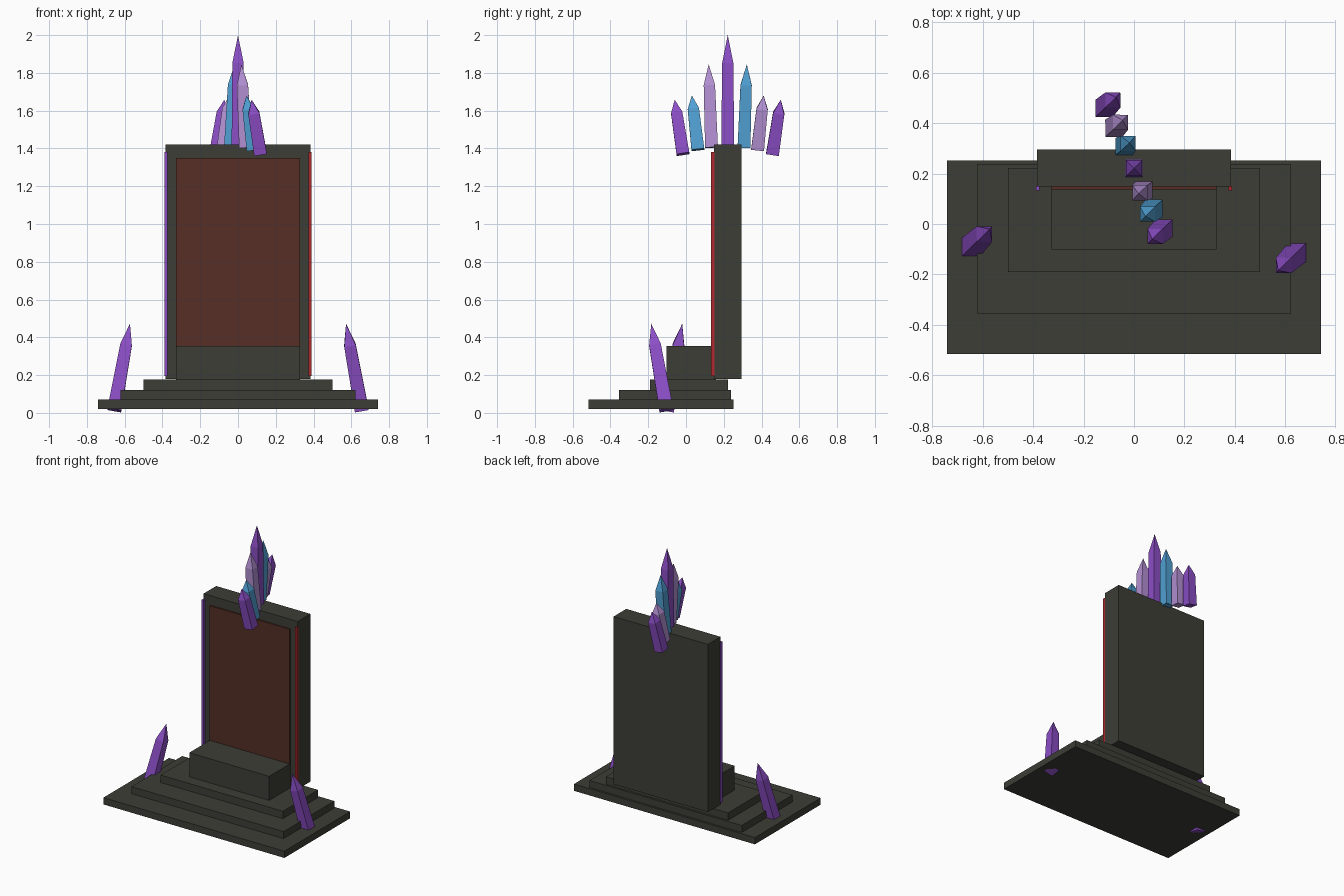
import bpy
import bmesh
import math
from mathutils import Vector, Matrix

cube = bpy.data.objects.get("Cube")
if cube:
    bpy.data.objects.remove(cube, do_unlink=True)


def material(name, rgb):
    m = bpy.data.materials.new(name)
    m.use_nodes = True
    m.diffuse_color = (*rgb, 1)
    m.node_tree.nodes["Principled BSDF"].inputs["Base Color"].default_value = (*rgb, 1)
    return m


stone = material("dark stone", (0.047, 0.047, 0.038))
leather = material("brown panel", (0.092, 0.028, 0.019))
purple = material("purple crystal", (0.26, 0.076, 0.56))
lilac = material("lilac crystal", (0.45, 0.28, 0.65))
blue = material("blue crystal", (0.08, 0.35, 0.65))
red = material("red trim", (0.42, 0.022, 0.027))


def add_object(name, bm, mat):
    bmesh.ops.recalc_face_normals(bm, faces=bm.faces)
    mesh = bpy.data.meshes.new(name)
    bm.to_mesh(mesh)
    bm.free()
    mesh.materials.append(mat)
    obj = bpy.data.objects.new(name, mesh)
    bpy.context.collection.objects.link(obj)
    return obj


def box(name, mat, xs, ys, zs):
    """Box spanning the given (low, high) range on each axis."""
    bm = bmesh.new()
    bmesh.ops.create_cube(bm, size=1)
    spans = (xs, ys, zs)
    for v in bm.verts:
        v.co = Vector([(lo + hi) / 2 + c * (hi - lo) for c, (lo, hi) in zip(v.co, spans)])
    return add_object(name, bm, mat)


def crystal(name, mat, base, tip, bottom=0.034, shoulder=0.030):
    """Square shaft with a pyramid point, leaning from base to tip."""
    base, tip = Vector(base), Vector(tip)
    axis = tip - base
    length = axis.length
    bm = bmesh.new()
    rings = []
    for half, z in ((bottom, 0), (shoulder, length * 0.75)):
        rings.append([bm.verts.new((sx * half, sy * half, z))
                      for sx, sy in ((-1, -1), (1, -1), (1, 1), (-1, 1))])
    apex = bm.verts.new((0, 0, length))
    bm.faces.new(rings[0])
    for i in range(4):
        j = (i + 1) % 4
        bm.faces.new((rings[0][i], rings[0][j], rings[1][j], rings[1][i]))
        bm.faces.new((rings[1][i], rings[1][j], apex))
    turn = Vector((0, 0, 1)).rotation_difference(axis).to_matrix().to_4x4()
    bm.transform(Matrix.Translation(base) @ turn)
    return add_object(name, bm, mat)


# Stepped plinth
box("lower_step", stone, (-0.74, 0.74), (-0.515, 0.252), (0.02, 0.07))
box("middle_step", stone, (-0.622, 0.622), (-0.355, 0.237), (0.07, 0.122))
box("upper_step", stone, (-0.50, 0.50), (-0.19, 0.222), (0.122, 0.177))

# Seat, backrest and panel
box("seat", stone, (-0.327, 0.327), (-0.102, 0.16), (0.177, 0.355))
box("backrest", stone, (-0.385, 0.385), (0.148, 0.295), (0.18, 1.42))
box("back_panel", leather, (-0.327, 0.327), (0.137, 0.155), (0.355, 1.35))

# Glowing trims on the front corners of the backrest
box("right_trim", purple, (-0.389, -0.374), (0.132, 0.150), (0.195, 1.38))
box("left_trim", red, (0.374, 0.389), (0.132, 0.150), (0.195, 1.38))

# Crown of crystals, mirrored through the middle one
centre_y = 0.221
crystal("crown_crystal_middle", purple, (0, centre_y, 1.405), (0, centre_y, 2.0))
crown = [  # base offset, base height, tip offset, tip height, front and rear colours
    ((0.040, -0.086), 1.405, (0.018, -0.101), 1.845, lilac, blue),
    ((0.080, -0.158), 1.393, (0.045, -0.190), 1.68, blue, lilac),
    ((0.119, -0.237), 1.37, (0.072, -0.281), 1.658, purple, purple),
]
for n, (b, bz, t, tz, front_mat, rear_mat) in enumerate(crown, 1):
    for side, s, mat in (("front", 1, front_mat), ("rear", -1, rear_mat)):
        crystal(f"crown_crystal_{side}_{n}", mat,
                (s * b[0], centre_y + s * b[1], bz),
                (s * t[0], centre_y + s * t[1], tz))

# Crystals piercing the lower step
for side, s in (("left", 1), ("right", -1)):
    crystal(f"step_crystal_{side}", purple,
            (s * 0.655, -0.102 - s * 0.002, 0.015),
            (s * 0.572, -0.102 - s * 0.082, 0.472), 0.037, 0.031)
